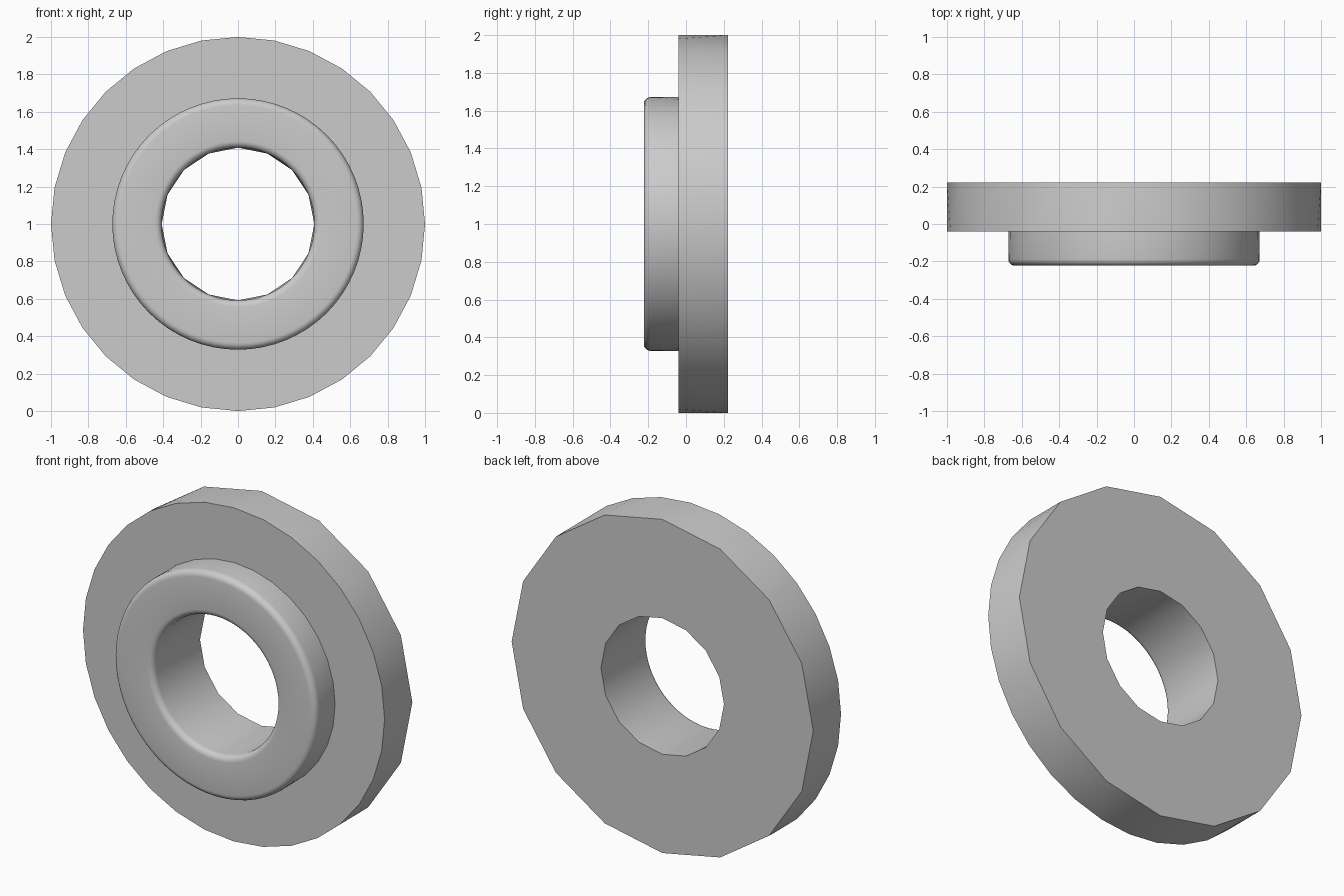
import bpy, bmesh
from math import sin, cos, pi, radians

if "Cube" in bpy.data.objects:
    bpy.data.objects.remove(bpy.data.objects["Cube"])

CZ = 1.0
bm = bmesh.new()


def ring(r, y, n):
    return [bm.verts.new((r * sin(2 * pi * i / n), y, CZ + r * cos(2 * pi * i / n)))
            for i in range(n)]


def bridge(a, b):
    """Join two rings whose side counts differ by a whole ratio."""
    c, f = (a, b) if len(a) <= len(b) else (b, a)
    n, k = len(c), len(f) // len(c)
    for i in range(n):
        c0, c1 = c[i], c[(i + 1) % n]
        fine = [f[(i * k + j) % len(f)] for j in range(k + 1)]
        if k == 1:
            bm.faces.new((c0, c1, fine[1], fine[0]))
            continue
        for j in range(k):
            bm.faces.new((fine[j], fine[j + 1], c0 if j < k // 2 else c1))
        bm.faces.new((c0, fine[k // 2], c1))


def fillet(rc, yc, rad, a0, a1, steps=5):
    out = []
    for s in range(steps + 1):
        a = radians(a0 + (a1 - a0) * s / steps)
        out.append((rc + rad * cos(a), yc - rad * sin(a), 64))
    return out


# Cross-section: radius, depth, number of sides (coarser toward the back)
F = 0.036
profile = [(1.0, 0.223, 16), (1.0, -0.04, 32), (0.672, -0.04, 32)]
profile += fillet(0.672 - F, -0.223 + F, F, 0, 90)      # outer boss edge
profile += fillet(0.408 + F, -0.223 + F, F, 90, 180)    # bore mouth
profile += [(0.408, 0.223, 16)]

rings = [ring(*p) for p in profile]
for i in range(len(rings)):
    bridge(rings[i], rings[(i + 1) % len(rings)])
bmesh.ops.recalc_face_normals(bm, faces=bm.faces)

# Flanged ring object
mesh = bpy.data.meshes.new("flanged_ring")
bm.to_mesh(mesh)
bm.free()
obj = bpy.data.objects.new("flanged_ring", mesh)
bpy.context.collection.objects.link(obj)
bpy.context.view_layer.objects.active = obj
obj.select_set(True)
bpy.ops.object.shade_smooth_by_angle(angle=radians(35))
